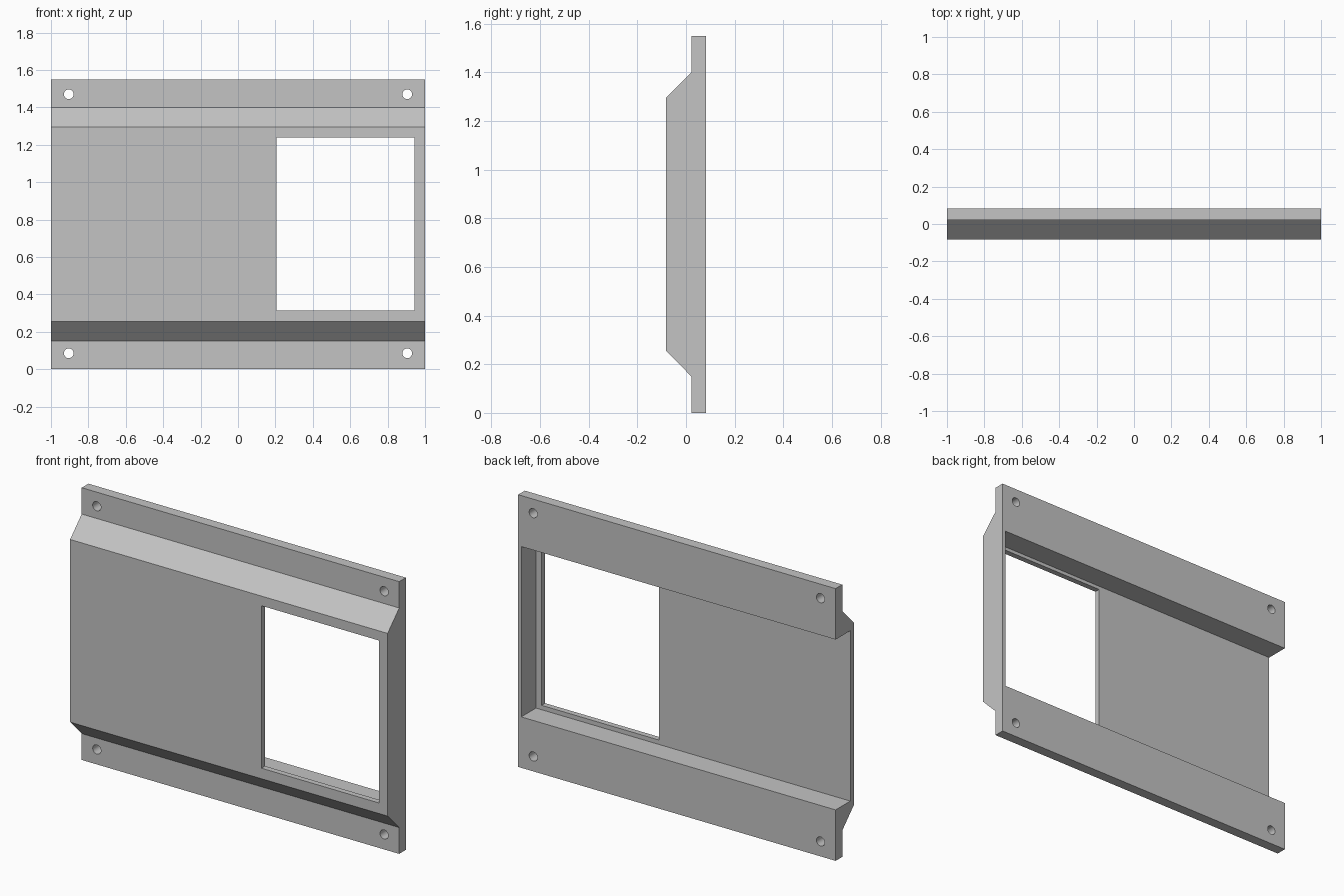
import bpy, bmesh, math
from mathutils import Matrix

cube = bpy.data.objects.get("Cube")
if cube:
    bpy.data.objects.remove(cube, do_unlink=True)

HEIGHT = 1.55
BACK, FLANGE, FRONT = 0.082, 0.022, -0.082

# Single grey material
grey = bpy.data.materials.new("plain grey")
grey.use_nodes = True
colour = (0.55, 0.55, 0.55, 1)
grey.diffuse_color = colour
grey.node_tree.nodes["Principled BSDF"].inputs["Base Color"].default_value = colour


def make_object(name, bm):
    bmesh.ops.recalc_face_normals(bm, faces=bm.faces)
    mesh = bpy.data.meshes.new(name)
    bm.to_mesh(mesh)
    bm.free()
    obj = bpy.data.objects.new(name, mesh)
    bpy.context.collection.objects.link(obj)
    mesh.materials.append(grey)
    return obj


def box(name, low, high):
    bm = bmesh.new()
    bmesh.ops.create_cube(bm, size=1)
    for v in bm.verts:
        v.co = [(a + b) / 2 + c * (b - a) for a, b, c in zip(low, high, v.co)]
    return make_object(name, bm)


def hole(name, x, z):
    bm = bmesh.new()
    bmesh.ops.create_cone(bm, cap_ends=True, segments=32, radius1=0.026, radius2=0.026, depth=0.5,
                          matrix=Matrix.Translation((x, 0, z)) @ Matrix.Rotation(math.pi / 2, 4, "X"))
    return make_object(name, bm)


# Panel body: raised front with sloped shoulders and two flanges
lower = [(BACK, 0), (FLANGE, 0), (FLANGE, 0.15), (FRONT, 0.255)]
profile = lower + [(y, HEIGHT - z) for y, z in reversed(lower)]
bm = bmesh.new()
face = bm.faces.new([bm.verts.new((-1, y, z)) for y, z in profile])
swept = bmesh.ops.extrude_face_region(bm, geom=[face])["geom"]
bmesh.ops.translate(bm, vec=(2, 0, 0), verts=[g for g in swept if isinstance(g, bmesh.types.BMVert)])
panel = make_object("mounting_panel", bm)

# Rear channel open at the right end, window, and four screw holes
cutters = [
    box("channel_cutter", (-1.2, -0.05, 0.29), (0.98, 0.3, HEIGHT - 0.29)),
    box("window_cutter", (0.205, -0.3, 0.315), (0.945, 0.05, 1.24)),
]
for x in (-0.905, 0.905):
    for z in (0.085, HEIGHT - 0.08):
        cutters.append(hole("screw_hole_cutter", x, z))

bpy.context.view_layer.objects.active = panel
for cutter in cutters:
    mod = panel.modifiers.new("cut", "BOOLEAN")
    mod.operation = "DIFFERENCE"
    mod.solver = "EXACT"
    mod.object = cutter
    bpy.ops.object.modifier_apply(modifier=mod.name)
    bpy.data.objects.remove(cutter, do_unlink=True)

# Smooth hole walls, sharp panel edges
bpy.ops.object.select_all(action="DESELECT")
panel.select_set(True)
bpy.ops.object.shade_smooth_by_angle(angle=math.radians(30))
